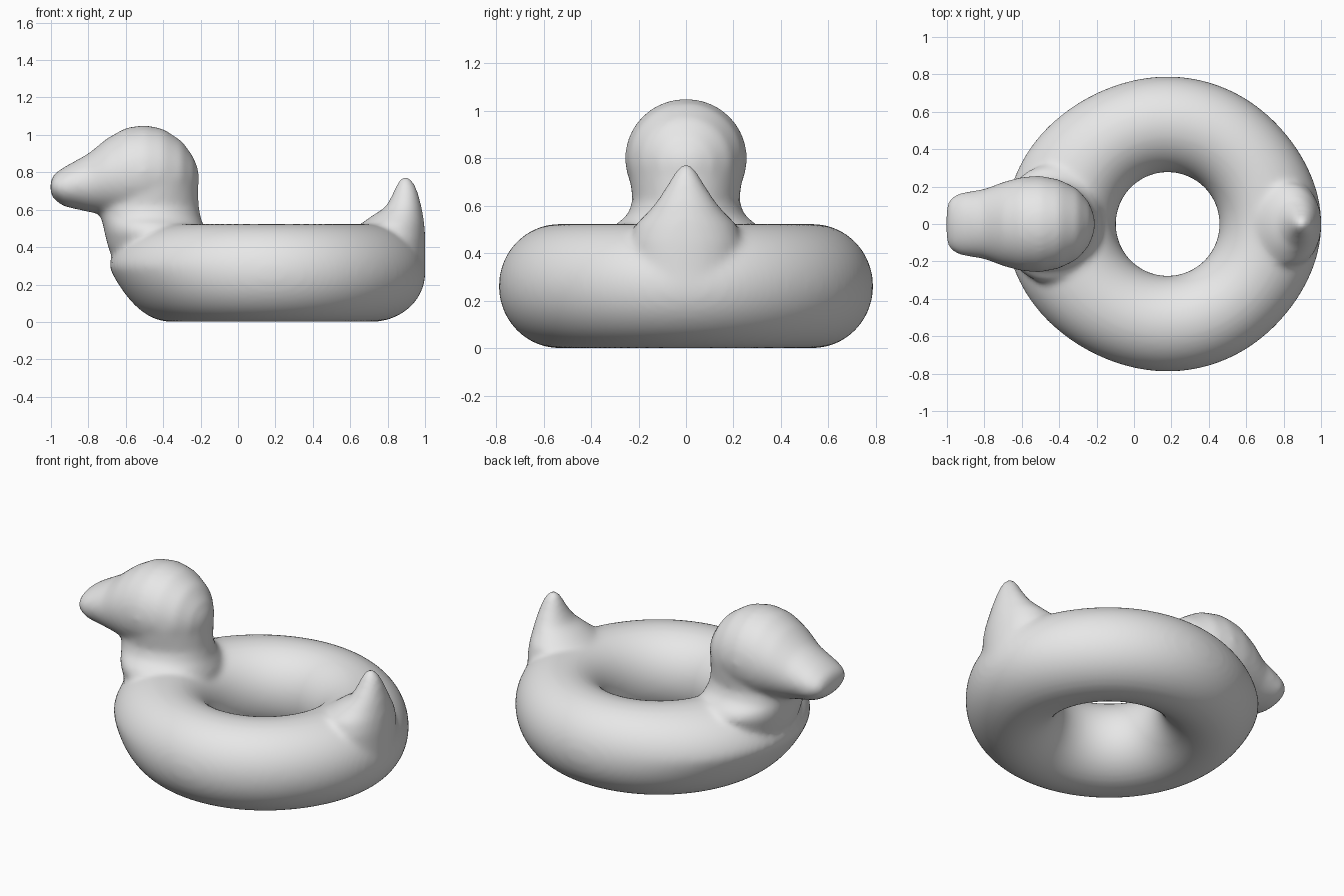
import bpy
import bmesh
from math import cos, sin, tau

if "Cube" in bpy.data.objects:
    bpy.data.objects.remove(bpy.data.objects["Cube"], do_unlink=True)

CENTRE_X = 0.18
MAJOR, WIDE, TALL = 0.533, 0.256, 0.262


def bridge(bm, a, b):
    """Join two closed rings of vertices with quads."""
    n = len(a)
    for i in range(n):
        j = (i + 1) % n
        bm.faces.new((a[i], a[j], b[j], b[i]))


def loft(bm, sections, along, n=40):
    """Closed loft; each section is (position, low, high, half width)."""
    rings = []
    for pos, low, high, half in sections:
        mid, rad = (low + high) / 2, (high - low) / 2
        ring = []
        for i in range(n):
            u, v = mid + rad * cos(tau * i / n), half * sin(tau * i / n)
            ring.append(bm.verts.new((pos, v, u) if along == "x" else (u, v, pos)))
        rings.append(ring)
    for a, b in zip(rings, rings[1:]):
        bridge(bm, a, b)
    bm.faces.new(rings[0])
    bm.faces.new(rings[-1])


def tube(bm, around=96, n=48):
    """Inflated ring, swelling out towards the breast and the tail."""
    rings = []
    for i in range(around):
        a = tau * i / around
        ring = []
        for k in range(n):
            p = tau * k / n
            r, z = MAJOR + WIDE * cos(p), TALL * (1 + sin(p))
            ramp = min(z / 0.3, 1) ** 2
            swell = 0.085 * max(-cos(a), 0) ** 3 * ramp + 0.033 * max(cos(a), 0) ** 8
            r += swell * max(cos(p), 0)
            ring.append(bm.verts.new((CENTRE_X + r * cos(a), r * sin(a), z)))
        rings.append(ring)
    for i in range(around):
        bridge(bm, rings[i], rings[(i + 1) % around])


bm = bmesh.new()
tube(bm)

# Neck rising from the ring
loft(bm, [
    (0.25, -0.63, -0.16, 0.24), (0.40, -0.695, -0.16, 0.30),
    (0.48, -0.715, -0.17, 0.32), (0.52, -0.722, -0.185, 0.30),
    (0.56, -0.735, -0.20, 0.247), (0.62, -0.745, -0.21, 0.225),
    (0.70, -0.74, -0.212, 0.235), (0.77, -0.70, -0.215, 0.24),
], "z")

# Head running into the beak
loft(bm, [
    (-1.003, 0.69, 0.75, 0.085), (-0.985, 0.655, 0.79, 0.138),
    (-0.93, 0.617, 0.828, 0.167), (-0.80, 0.588, 0.90, 0.187),
    (-0.70, 0.57, 0.982, 0.225), (-0.60, 0.55, 1.038, 0.252),
    (-0.50, 0.55, 1.053, 0.258), (-0.40, 0.56, 1.033, 0.238),
    (-0.30, 0.60, 0.967, 0.187), (-0.24, 0.66, 0.885, 0.115),
    (-0.21, 0.73, 0.81, 0.04),
], "x")

# Pointed upright tail
loft(bm, [
    (0.28, 0.72, 1.002, 0.22), (0.45, 0.68, 1.002, 0.23),
    (0.52, 0.65, 0.997, 0.215), (0.57, 0.72, 0.99, 0.165),
    (0.61, 0.785, 0.983, 0.13), (0.66, 0.815, 0.971, 0.097),
    (0.71, 0.837, 0.957, 0.066), (0.75, 0.855, 0.937, 0.042),
    (0.778, 0.875, 0.912, 0.018),
], "z")

bmesh.ops.recalc_face_normals(bm, faces=bm.faces[:])
mesh = bpy.data.meshes.new("duck_swim_ring")
bm.to_mesh(mesh)
bm.free()
ring = bpy.data.objects.new("duck_swim_ring", mesh)
bpy.context.scene.collection.objects.link(ring)

# Plain grey surface
grey = bpy.data.materials.new("light_grey")
grey.use_nodes = True
colour = (0.8, 0.8, 0.8, 1)
grey.diffuse_color = colour
grey.node_tree.nodes["Principled BSDF"].inputs["Base Color"].default_value = colour
mesh.materials.append(grey)

# Fuse the parts into one skin and soften the joins
fuse = ring.modifiers.new("fuse", "REMESH")
fuse.mode = "VOXEL"
fuse.voxel_size = 0.016
fuse.use_smooth_shade = True
soften = ring.modifiers.new("soften", "SMOOTH")
soften.factor = 0.5
soften.iterations = 14
